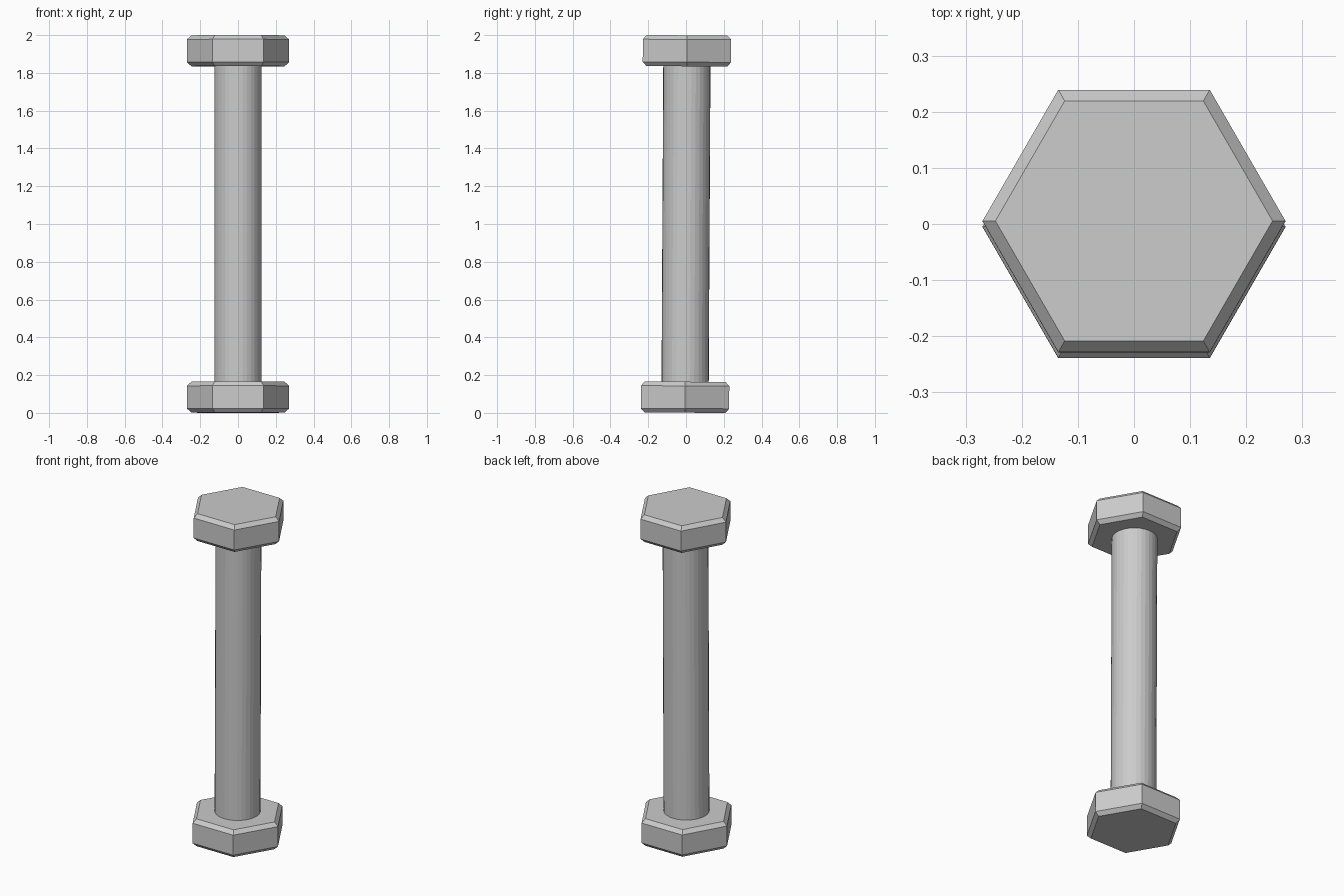
import bpy, bmesh, math
from mathutils import Matrix

if "Cube" in bpy.data.objects:
    bpy.data.objects.remove(bpy.data.objects["Cube"])

steel = bpy.data.materials.new("grey_steel")
steel.use_nodes = True
GREY = (0.6, 0.6, 0.6, 1)
steel.diffuse_color = GREY
steel.node_tree.nodes["Principled BSDF"].inputs["Base Color"].default_value = GREY

# The whole bolt leans very slightly towards the back
LEAN = Matrix.Translation((0, 0, 1)) @ Matrix.Rotation(-0.0055, 4, 'X')


def prism(name, sides, profile):
    """Stack rings of (radius, height) into a closed flat-sided solid."""
    bm = bmesh.new()
    rings = []
    for radius, z in profile:
        rings.append([bm.verts.new((radius * math.cos(i * math.tau / sides),
                                    radius * math.sin(i * math.tau / sides), z))
                      for i in range(sides)])
    for low, high in zip(rings, rings[1:]):
        for i in range(sides):
            j = (i + 1) % sides
            bm.faces.new((low[i], low[j], high[j], high[i]))
    bm.faces.new(rings[0][::-1])
    bm.faces.new(rings[-1])
    bm.transform(LEAN)
    mesh = bpy.data.meshes.new(name)
    bm.to_mesh(mesh)
    bm.free()
    mesh.materials.append(steel)
    obj = bpy.data.objects.new(name, mesh)
    bpy.context.collection.objects.link(obj)
    return obj


# Round shaft
prism("shaft", 32, [(0.125, -0.9), (0.125, 0.9)])

# Chamfered hexagonal ends
R, r, HALF, CHAMFER = 0.27, 0.247, 0.082, 0.022
for name, centre in (("bolt_head", 0.917), ("nut", -0.917)):
    prism(name, 6, [(r, centre - HALF), (R, centre - HALF + CHAMFER),
                    (R, centre + HALF - CHAMFER), (r, centre + HALF)])
